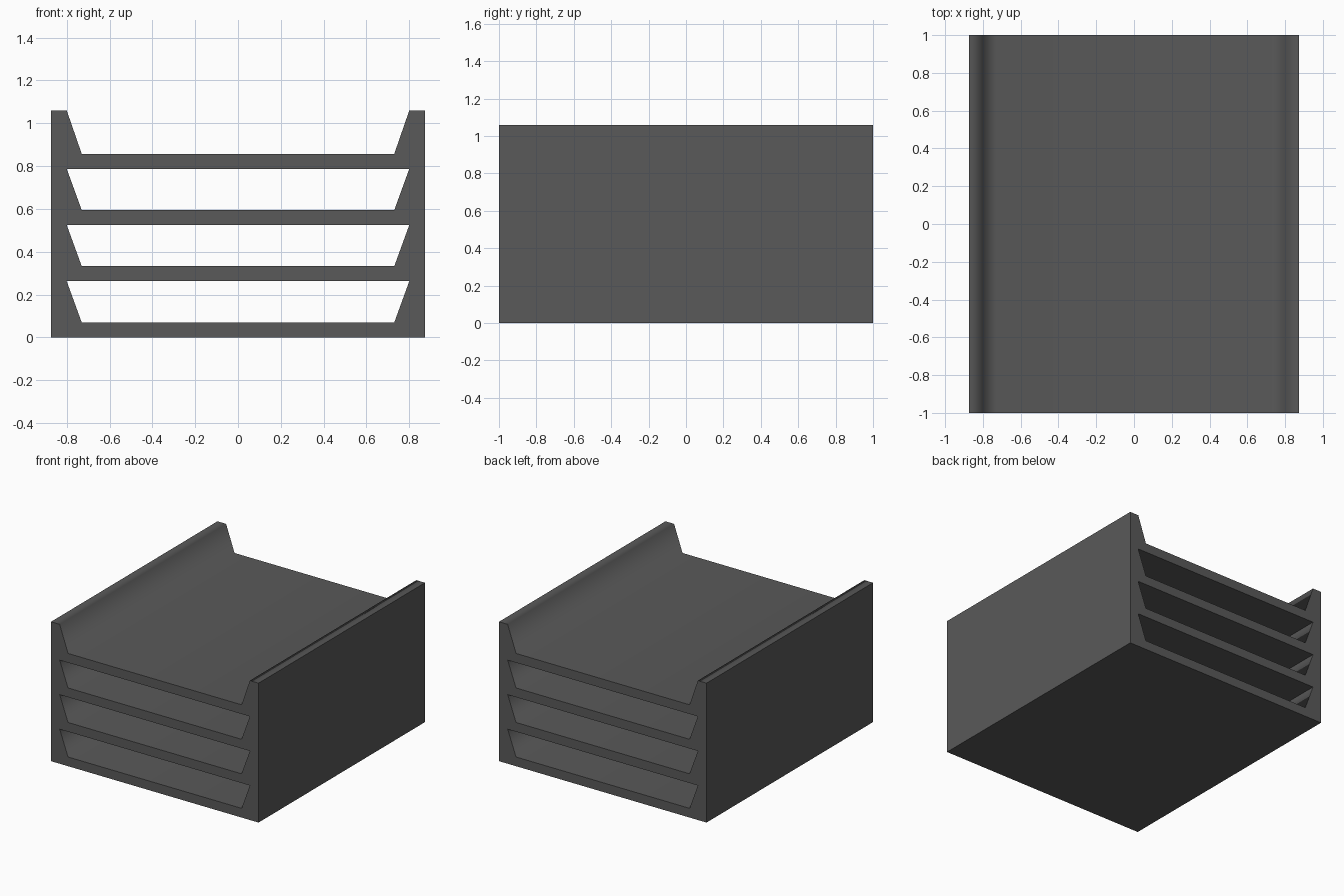
import bpy, bmesh, math

cube = bpy.data.objects.get("Cube")
if cube:
    bpy.data.objects.remove(cube, do_unlink=True)

# Overall sizes
OUTER, RIM, FLOOR = 0.873, 0.80, 0.73     # half widths: outside, rim inside, tray floor
PITCH, THICK, TOP = 0.2625, 0.07, 1.06    # tray spacing, floor thickness, total height
LEVELS, DEPTH = 4, 2.0

# Dark grey plastic
grey = bpy.data.materials.new("dark_grey_plastic")
grey.use_nodes = True
colour = (0.1, 0.1, 0.1, 1)
grey.diffuse_color = colour
grey.node_tree.nodes["Principled BSDF"].inputs["Base Color"].default_value = colour


def tray_profile(level):
    """Cross-section of one tray: flat floor, sloped inner sides, upright outer walls."""
    low = level * PITCH
    high = TOP if level == LEVELS - 1 else low + PITCH
    half = [(RIM, low), (OUTER, low), (OUTER, high), (RIM, high), (FLOOR, low + THICK)]
    return half + [(-x, z) for x, z in reversed(half)]


# Stack the tray profiles, joined along the rims, and extrude them front to back
bm = bmesh.new()
for level in range(LEVELS):
    bm.faces.new([bm.verts.new((x, -DEPTH / 2, z)) for x, z in tray_profile(level)])
bmesh.ops.remove_doubles(bm, verts=bm.verts, dist=0.001)
front = list(bm.faces)
back = bmesh.ops.extrude_face_region(bm, geom=front, use_keep_orig=True)["geom"]
bmesh.ops.translate(bm, verts=[v for v in back if isinstance(v, bmesh.types.BMVert)],
                    vec=(0, DEPTH, 0))
bmesh.ops.recalc_face_normals(bm, faces=bm.faces)

mesh = bpy.data.meshes.new("stacked_letter_trays")
bm.to_mesh(mesh)
bm.free()
mesh.materials.append(grey)
trays = bpy.data.objects.new("stacked_letter_trays", mesh)
bpy.context.collection.objects.link(trays)

# Soft shading where the floor meets the slopes, crisp corners elsewhere
bpy.ops.object.select_all(action="DESELECT")
trays.select_set(True)
bpy.context.view_layer.objects.active = trays
bpy.ops.object.shade_smooth_by_angle(angle=math.radians(80))
weighted = trays.modifiers.new("weighted_normals", "WEIGHTED_NORMAL")
weighted.keep_sharp = True
